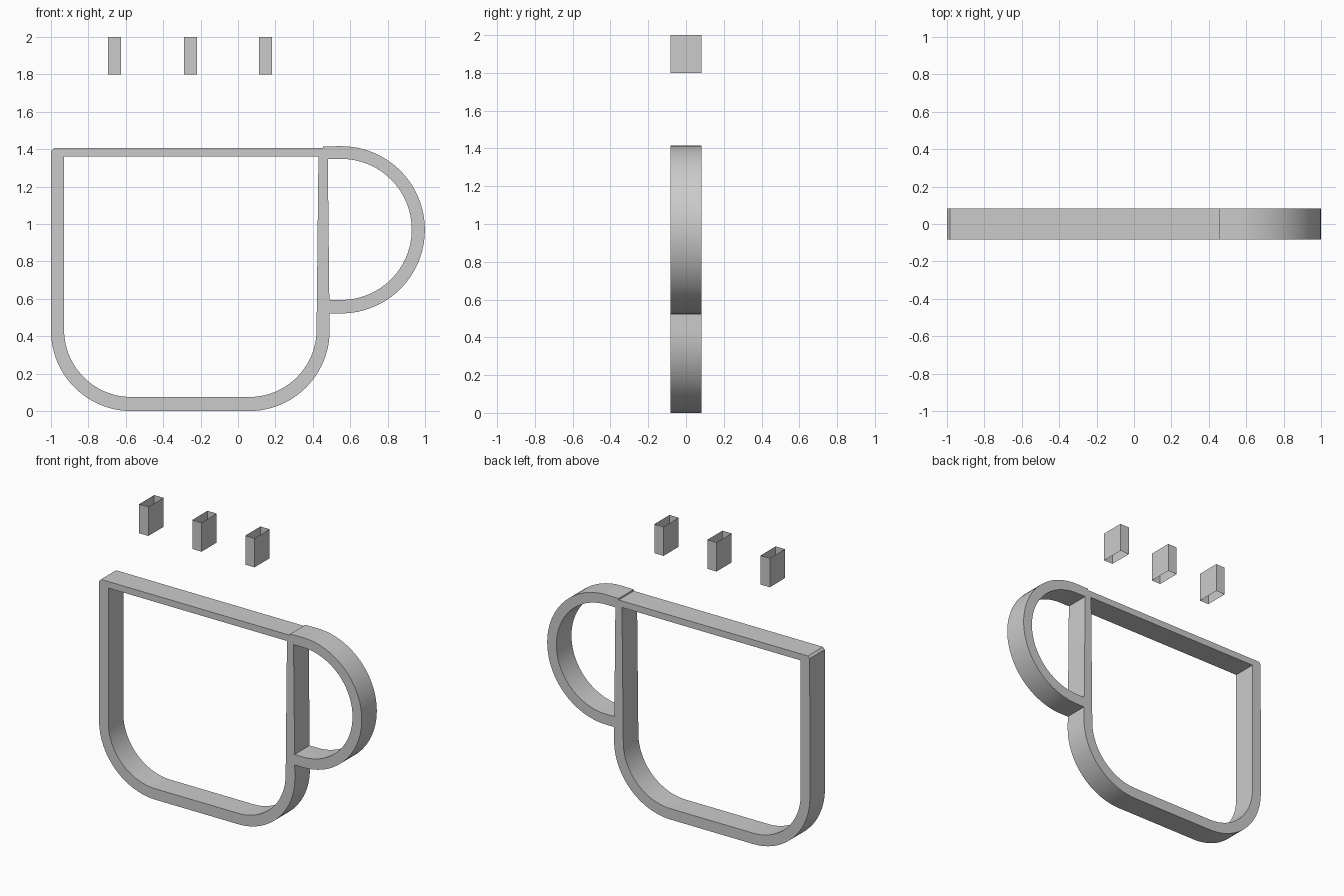
import bpy, bmesh
from math import sin, cos, radians

if "Cube" in bpy.data.objects:
    bpy.data.objects.remove(bpy.data.objects["Cube"])

D = 0.082  # half depth


def arc(cx, cz, r, a0, a1, n):
    return [(cx + r * cos(radians(a0 + (a1 - a0) * i / n)),
             cz + r * sin(radians(a0 + (a1 - a0) * i / n))) for i in range(n + 1)]


def finish(name, bm):
    bmesh.ops.recalc_face_normals(bm, faces=bm.faces)
    me = bpy.data.meshes.new(name)
    bm.to_mesh(me)
    bm.free()
    ob = bpy.data.objects.new(name, me)
    bpy.context.collection.objects.link(ob)
    bpy.ops.object.select_all(action='DESELECT')
    bpy.context.view_layer.objects.active = ob
    ob.select_set(True)
    bpy.ops.object.shade_smooth_by_angle(angle=radians(30))
    return ob


def band(name, outer, inner, closed):
    """Flat band between two matching x-z outlines, given depth in y."""
    bm = bmesh.new()
    rings = [[bm.verts.new((x, y, z)) for x, z in pts]
             for pts, y in ((outer, -D), (inner, -D), (inner, D), (outer, D))]
    n = len(outer)
    for i in range(n if closed else n - 1):
        j = (i + 1) % n
        for k in range(4):
            a, b = rings[k], rings[(k + 1) % 4]
            bm.faces.new((a[i], a[j], b[j], b[i]))
    if not closed:
        for i in (0, -1):
            bm.faces.new([r[i] for r in rings])
    return finish(name, bm)


# Cup outline: rounded lower corners, thin rim bar, slightly tapered right wall
outer = ([(-1.0, 1.39), (-0.997, 1.40)] + arc(-0.57, 0.43, 0.43, 180, 270, 24)
         + arc(0.06, 0.43, 0.43, 270, 360, 24) + [(0.48, 1.36), (0.475, 1.405), (-0.985, 1.405)])
outer[0], outer[1] = (-0.985, 1.405), (-0.999, 1.39)
outer.pop()
inner = ([(-0.93, 1.36), (-0.93, 1.355)] + arc(-0.57, 0.435, 0.36, 180, 270, 24)
         + arc(0.06, 0.435, 0.36, 270, 360, 24) + [(0.43, 1.355), (0.43, 1.36)])
band("cup_body", outer, inner, True)

# Handle loop
h_out = [(0.455, 1.415)] + arc(0.552, 0.969, 0.447, 90, -90, 48) + [(0.48, 0.522)]
h_in = [(0.455, 1.348)] + arc(0.552, 0.971, 0.377, 90, -90, 48) + [(0.48, 0.594)]
band("cup_handle", h_out, h_in, False)

# Steam marks: upright sleeves, open at top and bottom
for i, cx in enumerate((-0.66, -0.255, 0.148)):
    bm = bmesh.new()
    bmesh.ops.create_cube(bm, size=1)
    bmesh.ops.delete(bm, geom=[f for f in bm.faces if abs(f.normal.z) > 0.5], context='FACES_ONLY')
    for v in bm.verts:
        v.co = (cx + v.co.x * 0.07, v.co.y * 2 * D, 1.9 + v.co.z * 0.2)
    finish(f"steam_{i + 1}", bm)
